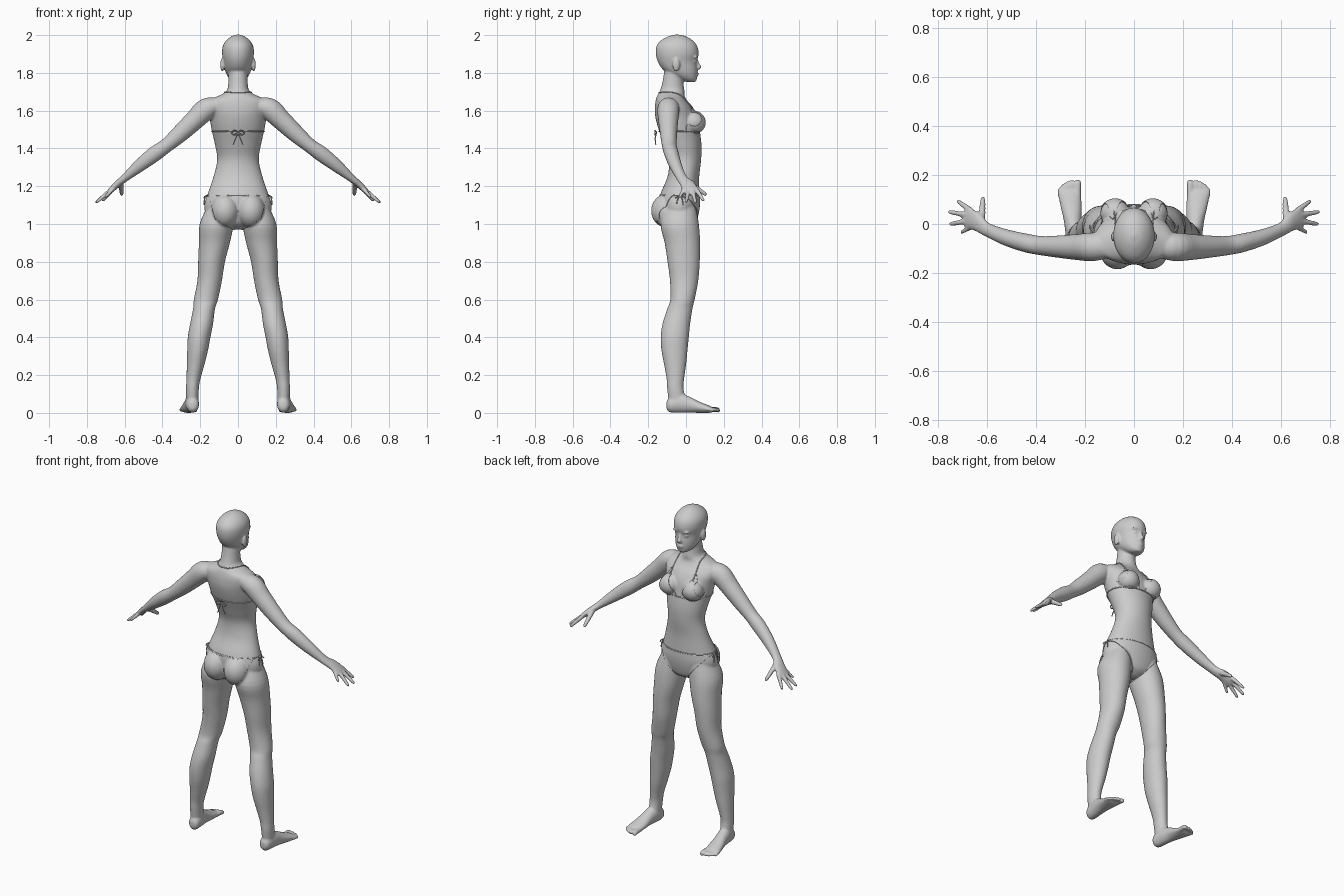
import bpy, bmesh, math
from mathutils import Vector, Matrix
from mathutils.bvhtree import BVHTree

X, Y, Z = Vector((1, 0, 0)), Vector((0, 1, 0)), Vector((0, 0, 1))


def smooth_path(pts, steps=4):
    """Catmull-Rom through tuples of any length."""
    p = [Vector(q) for q in pts]
    p = [p[0] * 2 - p[1]] + p + [p[-1] * 2 - p[-2]]
    out = []
    for i in range(1, len(p) - 2):
        a, b, c, d = p[i - 1:i + 3]
        for k in range(steps):
            t = k / steps
            out.append((b * 2 + (c - a) * t + (a * 2 - b * 5 + c * 4 - d) * t * t
                        + (b * 3 - a - c * 3 + d) * t ** 3) * 0.5)
    return out + [p[-2]]


def loft(bm, rings, side=1, axes=None, n=28):
    """Skin elliptical rings (x, y, z, ra, rb); axes None = square to the path."""
    rs = smooth_path(rings)
    cs = [Vector(r[:3]) for r in rs]
    loops = []
    for i, r in enumerate(rs):
        if axes:
            u, v = axes
        else:
            t = (cs[min(i + 1, len(cs) - 1)] - cs[max(i - 1, 0)]).normalized()
            v = (Y - t * t.y).normalized()
            u = v.cross(t)
        loop = []
        for k in range(n):
            a = math.tau * k / n
            co = cs[i] + u * max(r[3], .001) * math.cos(a) + v * max(r[4], .001) * math.sin(a)
            loop.append(bm.verts.new((co.x * side, co.y, co.z)))
        loops.append(loop)
    for a, b in zip(loops, loops[1:]):
        for k in range(n):
            bm.faces.new((a[k], a[(k + 1) % n], b[(k + 1) % n], b[k]))
    bm.faces.new(loops[0][::-1])
    bm.faces.new(loops[-1])


def stack(rows):
    """(z, x, rx, y_back, y_front) rows to rings."""
    return [(x, (b + f) / 2, z, rx, (f - b) / 2) for z, x, rx, b, f in rows]


def blob(bm, c, r):
    bmesh.ops.create_uvsphere(bm, u_segments=24, v_segments=16, radius=1,
                              matrix=Matrix.Translation(c) @ Matrix.Diagonal((*r, 1)))


def add_object(name, bm):
    me = bpy.data.meshes.new(name)
    bm.to_mesh(me)
    bm.free()
    me.polygons.foreach_set("use_smooth", [True] * len(me.polygons))
    ob = bpy.data.objects.new(name, me)
    bpy.context.collection.objects.link(ob)
    return ob


bm = bmesh.new()
# Torso and neck
loft(bm, stack([
    (.975, 0, .03, -.06, .01), (1.0, 0, .11, -.11, .045), (1.04, 0, .165, -.13, .06),
    (1.10, 0, .178, -.14, .07), (1.16, 0, .16, -.135, .07), (1.25, 0, .13, -.098, .07),
    (1.34, 0, .11, -.09, .08), (1.42, 0, .122, -.115, .082), (1.50, 0, .14, -.145, .072),
    (1.57, 0, .152, -.163, .06), (1.62, 0, .165, -.165, .035), (1.655, 0, .155, -.16, .005),
    (1.68, 0, .1, -.152, -.008), (1.705, 0, .06, -.138, -.008), (1.75, 0, .051, -.125, -.014),
    (1.81, 0, .05, -.115, -.01)]), axes=(X, Y), n=40)
# Head
loft(bm, stack([
    (1.752, 0, .022, .005, .05), (1.765, 0, .042, -.04, .057), (1.79, 0, .06, -.085, .06),
    (1.82, 0, .07, -.125, .061), (1.86, 0, .077, -.15, .058), (1.90, 0, .084, -.16, .067),
    (1.94, 0, .081, -.157, .06), (1.97, 0, .064, -.135, .038), (1.993, 0, .036, -.095, 0),
    (2.003, 0, .006, -.055, -.04)]), axes=(X, Y), n=40)
# Nose and lips
loft(bm, [(0, .052, 1.878, .007, .008), (0, .06, 1.85, .009, .012),
          (0, .068, 1.828, .014, .014), (0, .06, 1.816, .008, .008)], axes=(X, Y))
blob(bm, (0, .057, 1.797), (.022, .01, .006))
blob(bm, (0, .056, 1.787), (.018, .01, .006))

for s in (1, -1):
    # Ears, brows, eyes
    blob(bm, (s * .083, -.052, 1.843), (.011, .02, .036))
    blob(bm, (s * .03, .05, 1.884), (.024, .012, .007))
    blob(bm, (s * .03, .042, 1.861), (.015, .013, .009))
    # Bust and buttocks
    blob(bm, (s * .077, .043, 1.538), (.06, .058, .057))
    blob(bm, (s * .068, -.095, 1.07), (.072, .086, .088))
    # Leg
    loft(bm, stack([
        (1.10, .09, .07, -.11, .05), (1.0, .113, .09, -.135, .068), (.9, .125, .082, -.113, .075),
        (.8, .14, .071, -.098, .073), (.7, .15, .065, -.085, .065), (.6, .17, .064, -.083, .046),
        (.55, .18, .058, -.10, .034), (.47, .193, .061, -.125, .022), (.4, .206, .06, -.134, .015),
        (.33, .214, .055, -.13, .008), (.25, .225, .046, -.115, 0), (.18, .236, .037, -.103, -.01),
        (.13, .241, .034, -.1, -.013), (.06, .242, .032, -.092, .0)]), s, (X, Y))
    # Foot and toes
    loft(bm, [(.24, -.103, .04, .015, .02), (.24, -.085, .043, .032, .04), (.244, -.03, .052, .036, .051),
              (.25, .02, .043, .037, .042), (.256, .07, .03, .043, .03), (.262, .12, .02, .046, .02),
              (.263, .14, .016, .04, .013)], s, (X, Z))
    for x, tip, r in ((.229, .18, .014), (.253, .18, .01), (.271, .174, .01), (.288, .164, .009), (.301, .15, .009)):
        loft(bm, [(x, .11, .02, r, r), (x, tip - .02, .018, r, r), (x, tip - .006, .014, r, r),
                  (x, tip, .013, r * .4, r * .4)], s, (X, Z), 14)
    # Arm and palm
    loft(bm, [(.09, -.09, 1.63, .035, .045), (.165, -.093, 1.61, .058, .058), (.23, -.094, 1.55, .053, .053),
              (.31, -.092, 1.475, .046, .045), (.38, -.088, 1.415, .038, .039), (.44, -.077, 1.372, .041, .038),
              (.52, -.055, 1.31, .034, .033), (.60, -.022, 1.243, .021, .028), (.64, .008, 1.21, .018, .038),
              (.675, .024, 1.177, .014, .043), (.688, .027, 1.166, .008, .035)], s)
    # Fingers and thumb
    for base, tip, r in (((.665, .055, 1.183), (.72, .095, 1.12), .0105), ((.675, .036, 1.178), (.757, .05, 1.11), .0105),
                         ((.675, .012, 1.178), (.752, 0, 1.113), .0105), ((.66, -.01, 1.188), (.705, -.035, 1.14), .0095),
                         ((.62, .02, 1.215), (.615, .11, 1.152), .0125)):
        a, b = Vector(base), Vector(tip)
        loft(bm, [(*a.lerp(b, t), r * k, r * k) for t, k in ((0, 1.2), (.45, 1.05), (.9, .8), (1, .35))], s, None, 14)

# Fuse everything into one smooth skin
bmesh.ops.recalc_face_normals(bm, faces=bm.faces)
body = add_object("body", bm)
m = body.modifiers.new("fuse", 'REMESH')
m.mode, m.voxel_size, m.use_smooth_shade = 'VOXEL', .0055, True
m = body.modifiers.new("soften", 'SMOOTH')
m.factor, m.iterations = .5, 5
skin = bpy.data.meshes.new_from_object(body.evaluated_get(bpy.context.evaluated_depsgraph_get()))
body.modifiers.clear()
body.data = skin
skin.polygons.foreach_set("use_smooth", [True] * len(skin.polygons))

bm = bmesh.new()
bm.from_mesh(skin)
tree = BVHTree.FromBMesh(bm)
bm.free()


def garment(name, planes):
    """Trim a copy of the skin with planes and lift it off the body."""
    g = bmesh.new()
    g.from_mesh(skin)
    for co, no in planes:
        bmesh.ops.bisect_plane(g, geom=g.verts[:] + g.edges[:] + g.faces[:], plane_co=co,
                               plane_no=no, clear_outer=True)
    g.normal_update()
    for v in g.verts:
        v.co += v.normal * .004
    sol = add_object(name, g).modifiers.new("cloth", 'SOLIDIFY')
    sol.thickness = .004


def cord(name, pts, snap=True, closed=False, r=.003):
    cu = bpy.data.curves.new(name, 'CURVE')
    cu.dimensions, cu.bevel_depth, cu.bevel_resolution, cu.use_fill_caps = '3D', r, 2, True
    path = smooth_path(pts, 6)
    if snap:
        hits = [tree.find_nearest(p) for p in path]
        path = [h[0] + h[1] * .002 for h in hits]
    sp = cu.splines.new('POLY')
    sp.points.add(len(path) - 1)
    for q, p in zip(sp.points, path):
        q.co = (*p, 1)
    sp.use_cyclic_u = closed
    bpy.context.collection.objects.link(bpy.data.objects.new(name, cu))


def hoop(z, rx, cy, ry, n=20):
    return [(rx * math.cos(math.tau * k / n), cy + ry * math.sin(math.tau * k / n), z) for k in range(n)]


# Bikini cups, neck straps and hip ties
for s, tag in ((1, "right"), (-1, "left")):
    garment(tag + "_cup", [((0, 0, 1.49), (0, 0, -1)), ((0, 0, 0), (0, -1, 0)),
                           ((s * .015, 0, 1.49), (-s * .135, 0, .07)), ((s * .145, 0, 1.49), (s * .135, 0, .06))])
    cord(tag + "_neck_strap", [(s * .085, .06, 1.615), (s * .08, .02, 1.65), (s * .072, -.03, 1.68),
                               (s * .06, -.1, 1.695), (s * .03, -.14, 1.697), (0, -.145, 1.697)])
    for k, (dy, dz) in enumerate(((-.02, -.045), (.015, -.05), (-.025, -.015), (.025, -.015))):
        cord(f"{tag}_hip_tie_{k}", [(s * .164, -.03, 1.152), (s * .176, -.03 + dy * .6, 1.15 + dz * .3),
                                    (s * .18, -.03 + dy, 1.152 + dz)], False)
    # Back bow
    cord(tag + "_bow_loop", [(0, -.155, 1.487), (s * .02, -.165, 1.495), (s * .034, -.163, 1.48),
                             (s * .02, -.165, 1.472), (0, -.155, 1.485)], False)
    cord(tag + "_bow_tail", [(0, -.155, 1.485), (s * .012, -.163, 1.455), (s * .026, -.16, 1.42)], False)
cord("back_band", hoop(1.49, .145, -.035, .11), closed=True)
cord("hip_string", hoop(1.152, .165, -.035, .11), closed=True)

# Bikini bottom, front and back panels
garment("brief_front", [((0, -.03, 0), (0, -1, 0)), ((0, 0, 1.15), (0, 0, 1))]
        + [((s * .16, 0, 1.14), (s * .17, 0, -.14)) for s in (1, -1)])
garment("brief_back", [((0, -.03, 0), (0, 1, 0)), ((0, 0, 1.155), (0, 0, 1))]
        + [((s * .12, 0, 1.03), no) for s in (1, -1) for no in ((s * .125, 0, -.035), (s * .06, 0, -.095))])
